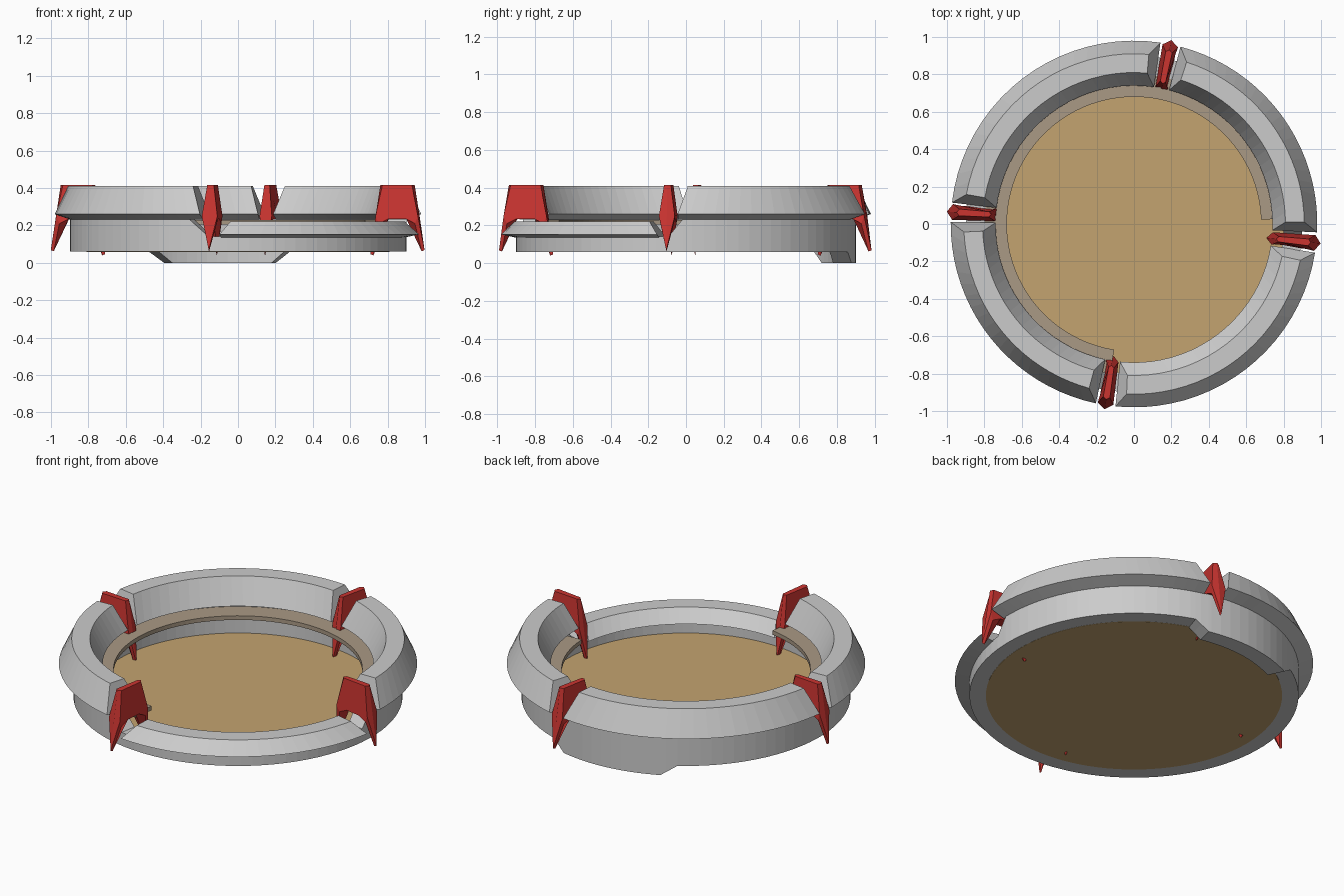
import bpy, bmesh, math

if "Cube" in bpy.data.objects:
    bpy.data.objects.remove(bpy.data.objects["Cube"])


def material(name, rgb):
    m = bpy.data.materials.new(name)
    m.diffuse_color = (*rgb, 1)
    m.use_nodes = True
    m.node_tree.nodes["Principled BSDF"].inputs["Base Color"].default_value = m.diffuse_color
    return m


GREY = material("light grey", (0.60, 0.60, 0.60))
RED = material("red", (0.60, 0.035, 0.03))
TAN = material("sand tan", (0.55, 0.37, 0.16))
TAUPE = material("taupe", (0.40, 0.32, 0.235))


def polar(r, deg, z):
    a = math.radians(deg)
    return (r * math.cos(a), r * math.sin(a), z)


def finish(bm, name, mat):
    bmesh.ops.recalc_face_normals(bm, faces=bm.faces)
    me = bpy.data.meshes.new(name)
    bm.to_mesh(me)
    bm.free()
    me.materials.append(mat)
    ob = bpy.data.objects.new(name, me)
    bpy.context.collection.objects.link(ob)
    return ob


def loft(name, mat, rings, closed=False):
    """Skin a list of equal-length vertex loops."""
    bm = bmesh.new()
    vs = [[bm.verts.new(p) for p in ring] for ring in rings]
    n = len(vs[0])
    for i in range(len(vs) if closed else len(vs) - 1):
        a, b = vs[i], vs[(i + 1) % len(vs)]
        for k in range(n):
            bm.faces.new((a[k], a[(k + 1) % n], b[(k + 1) % n], b[k]))
    if not closed:
        bm.faces.new(vs[0])
        bm.faces.new(vs[-1])
    return finish(bm, name, mat)


def ramp(a, keys):
    """Piecewise linear lookup."""
    for (a0, v0), (a1, v1) in zip(keys, keys[1:]):
        if a0 <= a <= a1:
            return v0 + (v1 - v0) * (a - a0) / (a1 - a0)
    return keys[-1][1]


# Base wall: dips to the ground at the back, lower in the front right quarter
tops = [(-6, 0.14), (-1, 0.235), (253, 0.235), (260, 0.14), (354, 0.14)]
bottoms = [(-6, 0.06), (72, 0.06), (77, 0.0), (116, 0.0), (122, 0.06), (354, 0.06)]
angles = sorted(set(range(-6, 354, 4)) | {-1, 72, 77, 116, 122, 253, 260})
rings = []
for a in angles:
    t, b = ramp(a, tops), ramp(a, bottoms)
    rings.append([polar(r, a, z) for r, z in ((0.8, b), (0.9, b), (0.9, t), (0.8, t))])
loft("base_wall", GREY, rings, closed=True)

# Floor disc
bm = bmesh.new()
lower = [bm.verts.new(polar(0.81, a, 0.059)) for a in range(0, 360, 4)]
face = bm.faces.new(lower)
ext = bmesh.ops.extrude_face_region(bm, geom=[face])["geom"]
for v in ext:
    if isinstance(v, bmesh.types.BMVert):
        v.co.z = 0.07
finish(bm, "floor", TAN)

# Inner ledge running round three quarters
rings = []
for i in range(66):
    a = 2 + 259 * i / 65
    rings.append([polar(r, a, z) for r, z in
                  ((0.68, 0.205), (0.81, 0.205), (0.81, 0.23), (0.68, 0.23))])
loft("inner_ledge", TAUPE, rings)


# Rim segments: bevelled section with ends that slope towards the fins
def rim(name, a0, a1, under, mid, top):
    prof = [(0.80, under, 3.3), (0.90, under, 3.3), (0.98, mid, 3.3),
            (0.91, top, 0), (0.81, top, 0), (0.74, mid, 3.3)]
    n = 20
    rings = []
    for i in range(n + 1):
        t = i / n
        rings.append([polar(r, (a0 - e) * (1 - t) + (a1 + e) * t, z) for r, z, e in prof])
    loft(name, GREY, rings)


rim("rim_back_right", 0.7, 72, 0.232, 0.26, 0.41)
rim("rim_back_left", 85, 170, 0.232, 0.26, 0.41)
rim("rim_front_left", 182.7, 254.7, 0.232, 0.26, 0.41)
rim("rim_front_right_low", 267.5, 347.7, 0.135, 0.152, 0.222)

# Fins straddling the wall in the gaps: central ridge outline plus thick flanks
ridge = [(0.95, 0.415), (1.003, 0.068), (0.987, 0.062), (0.905, 0.235)]
flank = [(0.937, 0.415, 0.018), (0.972, 0.25, 0.042), (0.955, 0.21, 0.036), (0.905, 0.235, 0.036)]
ridge += [(1.715 - r, z - (0.022 if z < 0.1 else 0)) for r, z in reversed(ridge)]
flank += [(1.715 - r, z, t * 0.8) for r, z, t in reversed(flank)]
for i, deg in enumerate((78.5, 176.2, 261, 354)):
    c, s = math.cos(math.radians(deg)), math.sin(math.radians(deg))
    place = lambda r, t, z: (r * c - t * s, r * s + t * c, z)
    loft("fin_%d" % (i + 1), RED, [
        [place(r, -t, z) for r, z, t in flank],
        [place(r, 0, z) for r, z in ridge],
        [place(r, t, z) for r, z, t in flank]])
